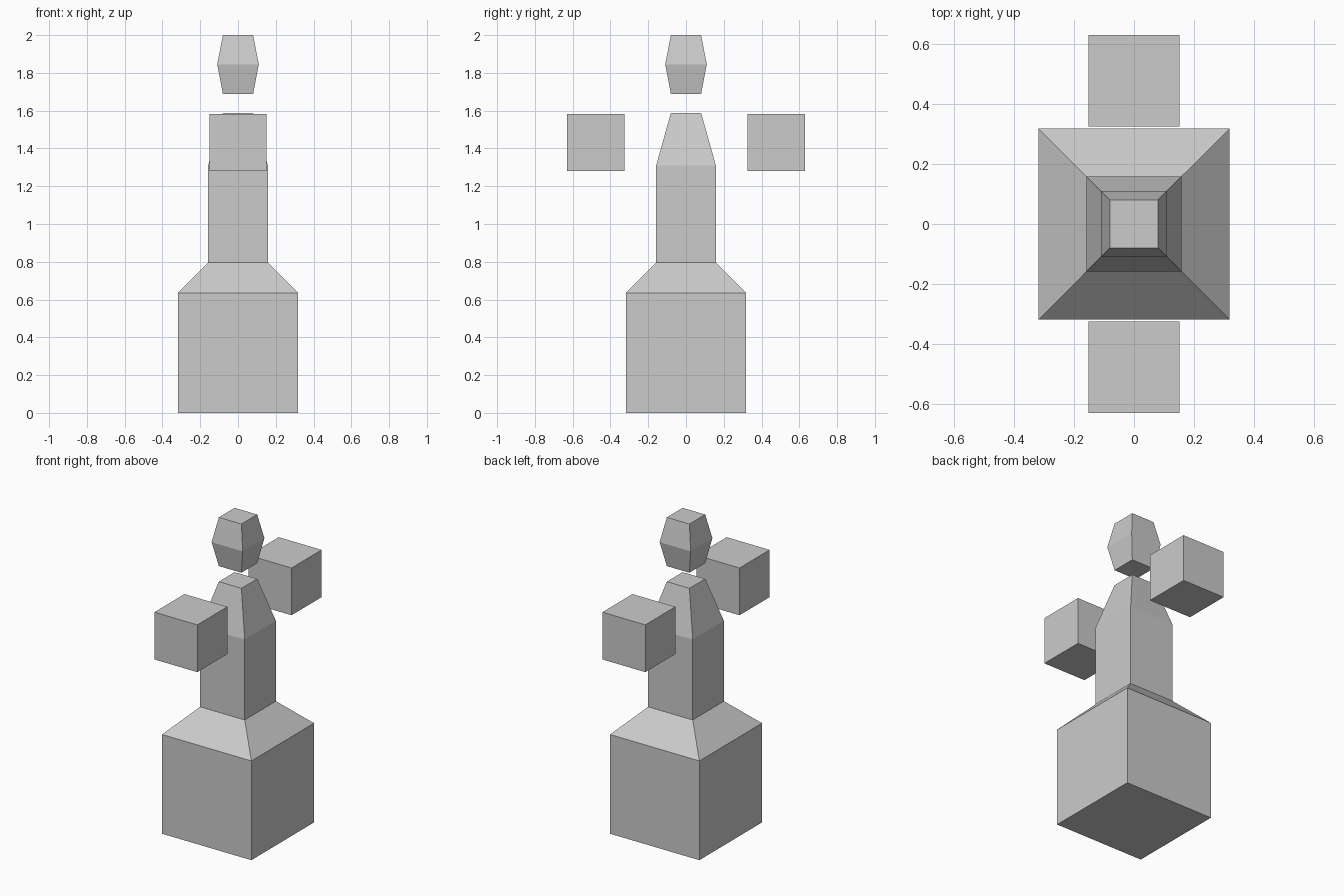
import bpy, bmesh

if "Cube" in bpy.data.objects:
    bpy.data.objects.remove(bpy.data.objects["Cube"])


def square_stack(name, profile, y=0.0):
    """Closed solid from square rings given as (half_width, z), bottom to top."""
    bm = bmesh.new()
    rings = [[bm.verts.new((sx * h, y + sy * h, z))
              for sx, sy in ((-1, -1), (1, -1), (1, 1), (-1, 1))]
             for h, z in profile]
    for a, b in zip(rings, rings[1:]):
        for i in range(4):
            j = (i + 1) % 4
            bm.faces.new((a[i], a[j], b[j], b[i]))
    bm.faces.new(rings[0][::-1])
    bm.faces.new(rings[-1])
    mesh = bpy.data.meshes.new(name)
    bm.to_mesh(mesh)
    bm.free()
    obj = bpy.data.objects.new(name, mesh)
    bpy.context.collection.objects.link(obj)
    return obj


# Wide base, sloped shoulder, column and tapered neck
square_stack("body", [(0.317, 0), (0.317, 0.636), (0.158, 0.795),
                      (0.158, 1.31), (0.08, 1.588)])

# Floating faceted head
square_stack("head", [(0.08, 1.688), (0.11, 1.845), (0.08, 2.0)])

# Floating cube hands on both sides
for side, label in ((-1, "front"), (1, "back")):
    square_stack(label + "_hand", [(0.152, 1.28), (0.152, 1.583)], y=side * 0.477)
